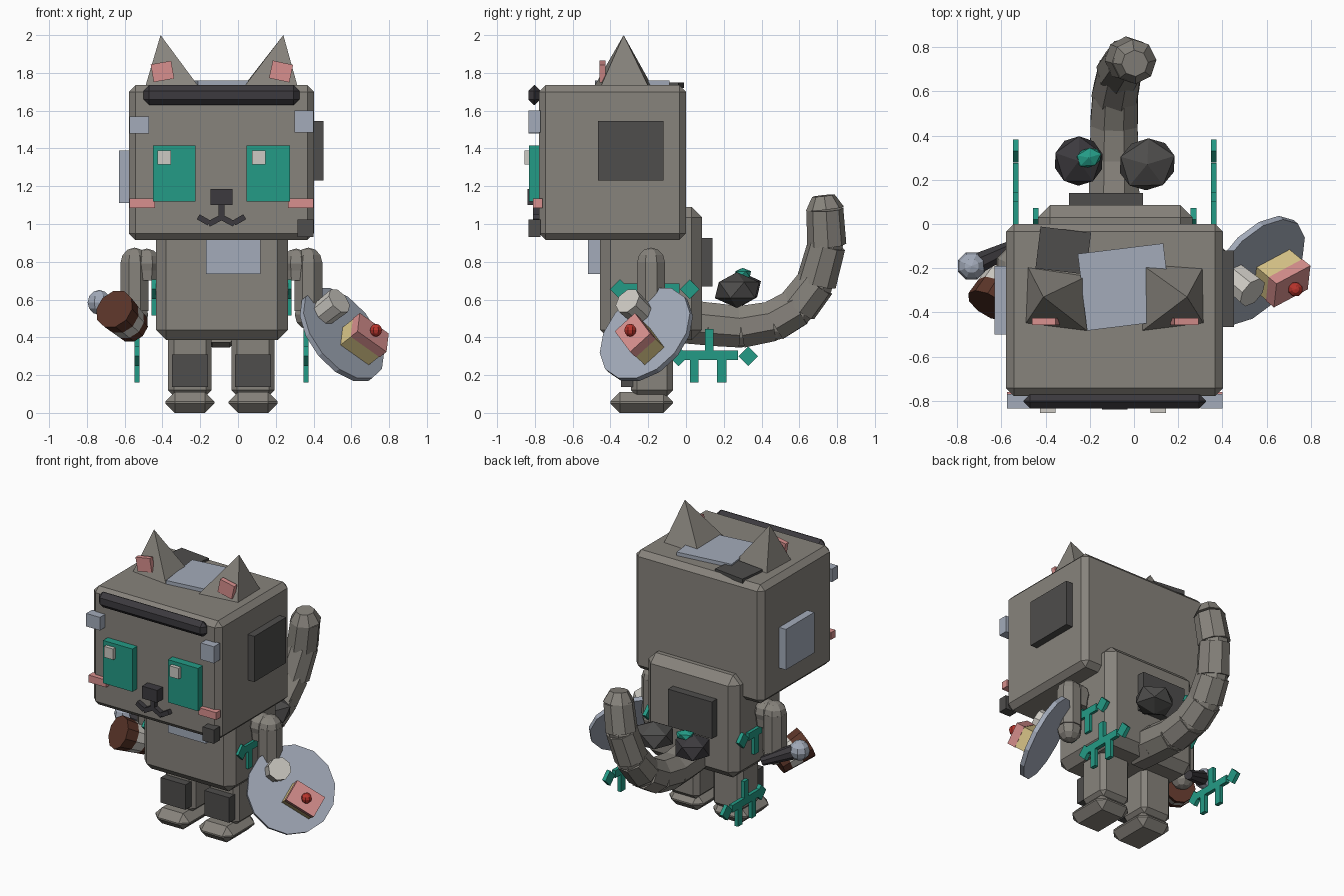
import bpy, bmesh, math
from mathutils import Vector, Matrix

if "Cube" in bpy.data.objects:
    bpy.data.objects.remove(bpy.data.objects["Cube"])


def material(name, r, g, b):
    lin = [((c / 255 + 0.055) / 1.055) ** 2.4 for c in (r, g, b)]
    m = bpy.data.materials.new(name)
    m.diffuse_color = (*lin, 1)
    m.use_nodes = True
    m.node_tree.nodes["Principled BSDF"].inputs["Base Color"].default_value = m.diffuse_color
    return m


GREY = material("warm grey", 135, 131, 124)
TEAL = material("teal", 36, 155, 134)
PINK = material("pink", 216, 144, 142)
STEEL = material("pale steel blue", 163, 171, 186)
DARK = material("dark grey", 78, 77, 76)
COAL = material("charcoal", 60, 58, 62)
WHITE = material("off white", 205, 202, 195)
BROWN = material("brown", 90, 52, 40)
RED = material("red", 185, 52, 44)
TAN = material("tan", 220, 200, 138)


def finish(name, bm, mat, matrix=None):
    bmesh.ops.recalc_face_normals(bm, faces=bm.faces)
    mesh = bpy.data.meshes.new(name)
    bm.to_mesh(mesh)
    bm.free()
    mesh.materials.append(mat)
    ob = bpy.data.objects.new(name, mesh)
    bpy.context.collection.objects.link(ob)
    if matrix:
        ob.matrix_world = matrix
    return ob


def block(name, size, matrix, mat, bevel=0):
    bm = bmesh.new()
    bmesh.ops.create_cube(bm, size=1)
    bmesh.ops.scale(bm, vec=size, verts=bm.verts)
    ob = finish(name, bm, mat, matrix)
    if bevel:
        mod = ob.modifiers.new("chamfer", 'BEVEL')
        mod.width, mod.segments = bevel, 1
    return ob


def box(name, x, y, z, mat, bevel=0, rot=0, axis='Z'):
    """Box from (min, max) ranges, optionally turned about its centre."""
    c = [(a + b) / 2 for a, b in (x, y, z)]
    s = [b - a for a, b in (x, y, z)]
    m = Matrix.Translation(c) @ Matrix.Rotation(math.radians(rot), 4, axis)
    return block(name, s, m, mat, bevel)


def rod(name, a, b, r1, r2, mat, sides=8):
    a, b = Vector(a), Vector(b)
    d = b - a
    bm = bmesh.new()
    bmesh.ops.create_cone(bm, cap_ends=True, segments=sides, radius1=r1, radius2=r2, depth=d.length)
    turn = Matrix.Rotation(math.pi / sides, 4, 'Z')
    m = Matrix.Translation((a + b) / 2) @ d.to_track_quat('Z', 'Y').to_matrix().to_4x4() @ turn
    return finish(name, bm, mat, m)


def ball(name, c, r, mat, sides=8, rings=6):
    bm = bmesh.new()
    bmesh.ops.create_uvsphere(bm, u_segments=sides, v_segments=rings, radius=r)
    return finish(name, bm, mat, Matrix.Translation(c) @ Matrix.Rotation(math.pi / sides, 4, 'Z'))


def rock(name, c, scale, mat):
    bm = bmesh.new()
    bmesh.ops.create_icosphere(bm, subdivisions=1, radius=1)
    bmesh.ops.scale(bm, vec=scale, verts=bm.verts)
    return finish(name, bm, mat, Matrix.Translation(c) @ Matrix.Rotation(0.3, 4, 'Z'))


MID = -0.0875  # mirror plane of the figure

# Head and body
box("head", (-0.578, 0.402), (-0.778, 0.0), (0.915, 1.735), GREY, 0.035)
box("body", (-0.435, 0.265), (-0.456, 0.085), (0.385, 1.09), GREY, 0.055)
box("chest_patch", (-0.17, 0.12), (-0.52, -0.45), (0.735, 1.0), STEEL)
box("back_patch", (-0.295, 0.04), (0.08, 0.14), (0.67, 0.925), DARK)

# Legs, feet and knee patches
for s in (-1, 1):
    c = MID + s * 0.167
    box("leg", (c - 0.115, c + 0.115), (-0.29, -0.07), (0.09, 0.42), GREY, 0.03)
    box("foot", (c - 0.13, c + 0.13), (-0.40, -0.07), (0.0, 0.11), GREY, 0.05)
    box("knee_patch", (c - 0.095, c + 0.095), (-0.345, -0.28), (0.137, 0.31), DARK)

# Arms
for s in (-1, 1):
    xo, xi, y = MID + s * 0.46, MID + s * 0.395, -0.185
    ball("shoulder", (xi, y, 0.79), 0.08, GREY)
    rod("inner_sleeve", (xi, y, 0.70), (xi, y, 0.80), 0.065, 0.075, GREY)
    rod("arm", (xo, y, 0.54), (xo, y, 0.80), 0.08, 0.08, GREY)
    ball("arm_top", (xo, y, 0.795), 0.08, GREY)
    ball("hand", (xo, y, 0.52), 0.078, GREY)

# Face
for x0, x1, shine in ((-0.45, -0.225, -0.425), (0.045, 0.275, 0.075)):
    box("eye", (x0, x1), (-0.83, -0.77), (1.12, 1.415), TEAL)
    box("eye_shine", (shine, shine + 0.07), (-0.855, -0.82), (1.315, 1.39), WHITE)
box("nose", (-0.145, -0.03), (-0.84, -0.77), (1.10, 1.185), COAL)
box("mouth_stem", (-0.103, -0.071), (-0.81, -0.77), (1.02, 1.11), COAL)
for s in (-1, 1):
    for d, z, w, a in ((0.035, 1.017, 0.075, 28), (0.095, 1.022, 0.065, -30)):
        x = MID + s * d
        box("mouth_curve", (x - w / 2, x + w / 2), (-0.81, -0.77), (z - 0.015, z + 0.015), COAL, 0, s * a, 'Y')
for x in ((-0.575, -0.44), (0.265, 0.40)):
    box("cheek", x, (-0.81, -0.76), (1.085, 1.135), PINK)
box("brow_bar", (-0.50, 0.325), (-0.835, -0.77), (1.63, 1.735), COAL, 0.03)

# Patches on the head
box("left_corner_patch", (-0.575, -0.47), (-0.835, -0.77), (1.48, 1.57), STEEL)
box("right_corner_patch", (0.30, 0.40), (-0.835, -0.77), (1.485, 1.60), STEEL)
box("jaw_patch", (0.315, 0.40), (-0.835, -0.77), (0.93, 1.025), DARK)
box("left_side_patch", (-0.63, -0.57), (-0.50, -0.19), (1.11, 1.39), STEEL)
box("right_side_patch", (0.39, 0.452), (-0.467, -0.12), (1.23, 1.545), DARK)
box("crown_patch", (-0.235, 0.155), (-0.46, -0.11), (1.72, 1.76), STEEL, 0, 7)
box("back_crown_patch", (-0.435, -0.205), (-0.215, -0.025), (1.72, 1.75), DARK, 0, -7)

# Ears
for base, tip, px, a in (
        ([(-0.48, -0.195), (-0.21, -0.235), (-0.21, -0.485), (-0.49, -0.45)], -0.41, -0.40, -10),
        ([(0.03, -0.18), (0.31, -0.20), (0.315, -0.45), (0.035, -0.485)], 0.24, 0.228, 12)):
    bm = bmesh.new()
    vs = [bm.verts.new((x, y, 1.73)) for x, y in base]
    top = bm.verts.new((tip, -0.33, 2.0))
    bm.faces.new(vs)
    for i in range(4):
        bm.faces.new((vs[i], vs[(i + 1) % 4], top))
    finish("ear", bm, GREY)
    box("inner_ear", (px - 0.055, px + 0.055), (-0.458, -0.425), (1.76, 1.855), PINK, 0, a, 'Y')

# Segmented tail curling up behind
path = [(-0.09, -0.05, 0.49), (-0.09, 0.12, 0.47), (-0.09, 0.29, 0.455), (-0.09, 0.46, 0.485),
        (-0.085, 0.59, 0.56), (-0.065, 0.69, 0.69), (-0.03, 0.745, 0.89), (0.0, 0.735, 1.08)]
for i in range(len(path) - 1):
    r = 0.128 - 0.004 * i
    rod("tail_segment", path[i], path[i + 1], r, r - 0.006, GREY)
    if i:
        ball("tail_joint", path[i], r - 0.01, GREY)
rod("tail_tip", path[-1], (0.004, 0.727, 1.15), 0.102, 0.06, GREY)

# Rocks and gem resting on the tail
rock("dark_rock", (-0.25, 0.285, 0.655), (0.125, 0.125, 0.095), COAL)
rock("grey_rock", (0.06, 0.27, 0.65), (0.145, 0.13, 0.095), DARK)
rock("gem", (-0.205, 0.30, 0.735), (0.065, 0.048, 0.033), TEAL)


# Branching teal trims, flat in the side plane
def branch(x, y, z):
    t = 0.013
    for a, b, c, d in ((-0.2, 0.13, -0.02, 0.03), (-0.045, 0.0, 0.0, 0.145),
                       (-0.125, -0.08, -0.14, 0.03), (0.02, 0.07, -0.14, 0.03)):
        box("branch_bar", (x - t, x + t), (y + a, y + b), (z + c, z + d), TEAL)
    for s in (-1, 1):
        box("branch_bud", (x - t, x + t), (y + s * 0.185 - 0.037, y + s * 0.185 + 0.037),
            (z - 0.037, z + 0.037), TEAL, 0, 45, 'X')


for s in (-1, 1):
    branch(MID + s * 0.448, 0.145, 0.30)
    branch(MID + s * 0.357, -0.165, 0.655)

# Microphone in the left hand
rod("microphone_handle", (-0.52, -0.09, 0.49), (-0.71, -0.18, 0.575), 0.03, 0.05, COAL)
ball("microphone_head", (-0.735, -0.19, 0.585), 0.066, STEEL)

# Banded cup in the left hand
a, b = Vector((-0.655, -0.37, 0.55)), Vector((-0.555, -0.20, 0.455))
for name, t0, t1, mat in (("cup_lid", 0, 0.4, BROWN), ("cup_band", 0.4, 0.75, WHITE), ("cup_base", 0.75, 1, BROWN)):
    rod(name, a.lerp(b, t0), a.lerp(b, t1), 0.11 - 0.02 * t0, 0.11 - 0.02 * t1, mat, 10)

# Tilted plate with drink and cake in the right hand
n = Vector((0.658, -0.544, 0.517)).normalized()
u = Vector((0.08, 0.74, 0.67))
u = (u - n * u.dot(n)).normalized()
v = n.cross(u)
plate = Vector((0.55, -0.21, 0.415))
rod("plate", plate - n * 0.015, plate + n * 0.015, 0.285, 0.285, STEEL, 14)
drink = Vector((0.50, -0.28, 0.565))
rod("drink", drink - n * 0.07, drink + n * 0.055, 0.07, 0.075, WHITE)
cake = Vector((0.615, -0.20, 0.347))
frame = Matrix((u, v, n)).transposed().to_4x4()
block("cake_sponge", (0.14, 0.2, 0.09), Matrix.Translation(cake + n * 0.055) @ frame, TAN)
block("cake_icing", (0.145, 0.205, 0.055), Matrix.Translation(cake + n * 0.125) @ frame, PINK)
ball("cherry", cake + n * 0.175, 0.034, RED)
